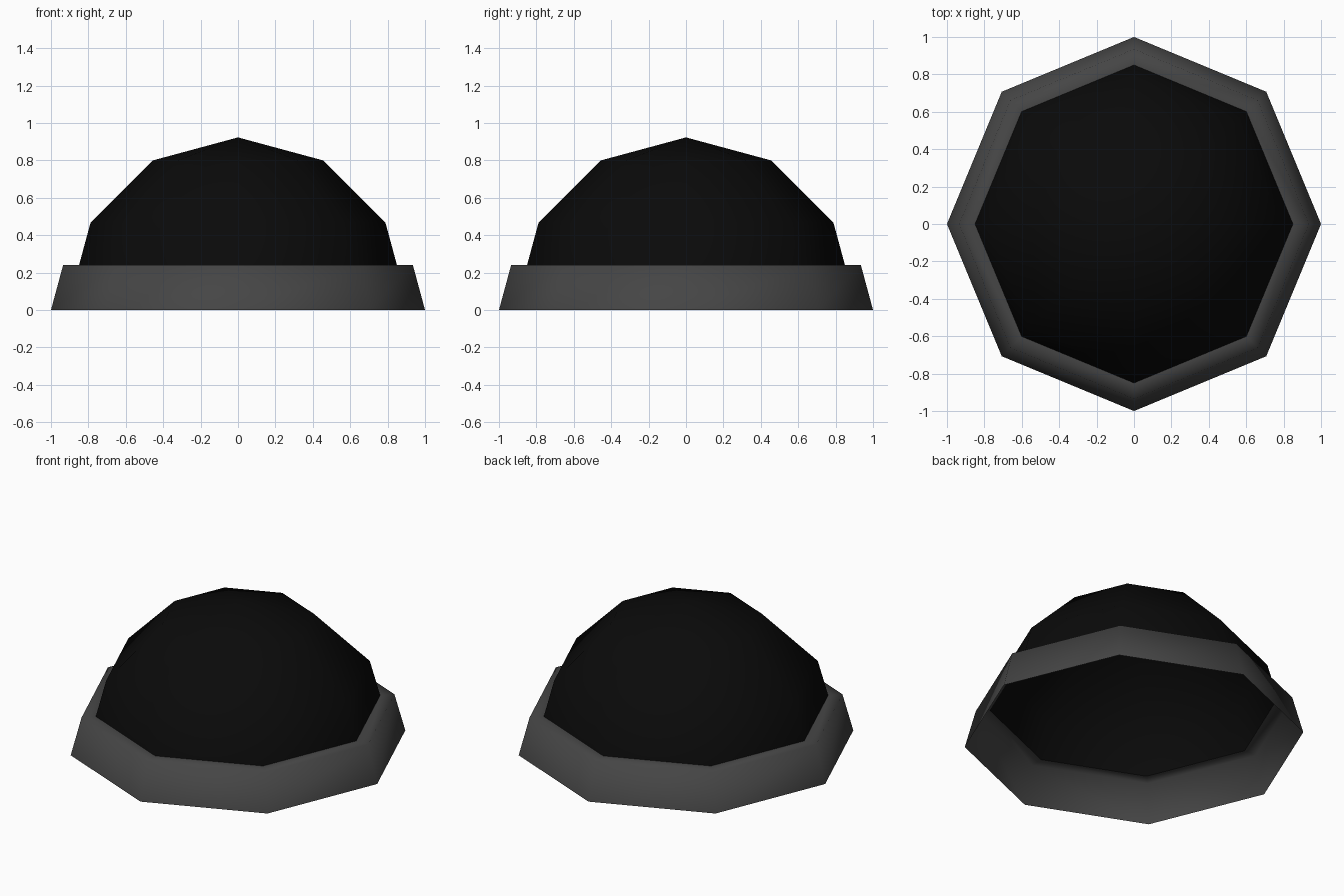
import bpy, bmesh
from math import sin, cos, pi

if "Cube" in bpy.data.objects:
    bpy.data.objects.remove(bpy.data.objects["Cube"])

SIDES = 8


def material(name, value):
    mat = bpy.data.materials.new(name)
    mat.diffuse_color = (value, value, value, 1)
    mat.use_nodes = True
    mat.node_tree.nodes["Principled BSDF"].inputs["Base Color"].default_value = mat.diffuse_color
    return mat


def lathe(name, profile, mat):
    """Revolve (radius, z) points into an open smooth shell; radius 0 is a pole."""
    bm = bmesh.new()
    rings = []
    for r, z in profile:
        n = SIDES if r else 1
        rings.append([bm.verts.new((r * cos(2 * pi * i / SIDES), r * sin(2 * pi * i / SIDES), z))
                      for i in range(n)])
    for a, b in zip(rings, rings[1:]):
        for i in range(SIDES):
            j = (i + 1) % SIDES
            top = [b[0]] if len(b) == 1 else [b[j], b[i]]
            face = bm.faces.new([a[i], a[j]] + top)
            face.smooth = True
    mesh = bpy.data.meshes.new(name)
    bm.to_mesh(mesh)
    bm.free()
    obj = bpy.data.objects.new(name, mesh)
    bpy.context.collection.objects.link(obj)
    mesh.materials.append(mat)
    return obj


# Turned-up brim: sloping wall and a narrow top ledge, open underneath
lathe("hat_brim", [(1.0, 0.0), (0.935, 0.24), (0.85, 0.24)], material("brim_grey", 0.06))

# Crown: low-poly dome rising from the ledge
lathe("hat_crown", [(0.85, 0.24), (0.788, 0.468), (0.455, 0.80), (0.0, 0.923)],
      material("crown_black", 0.003))
